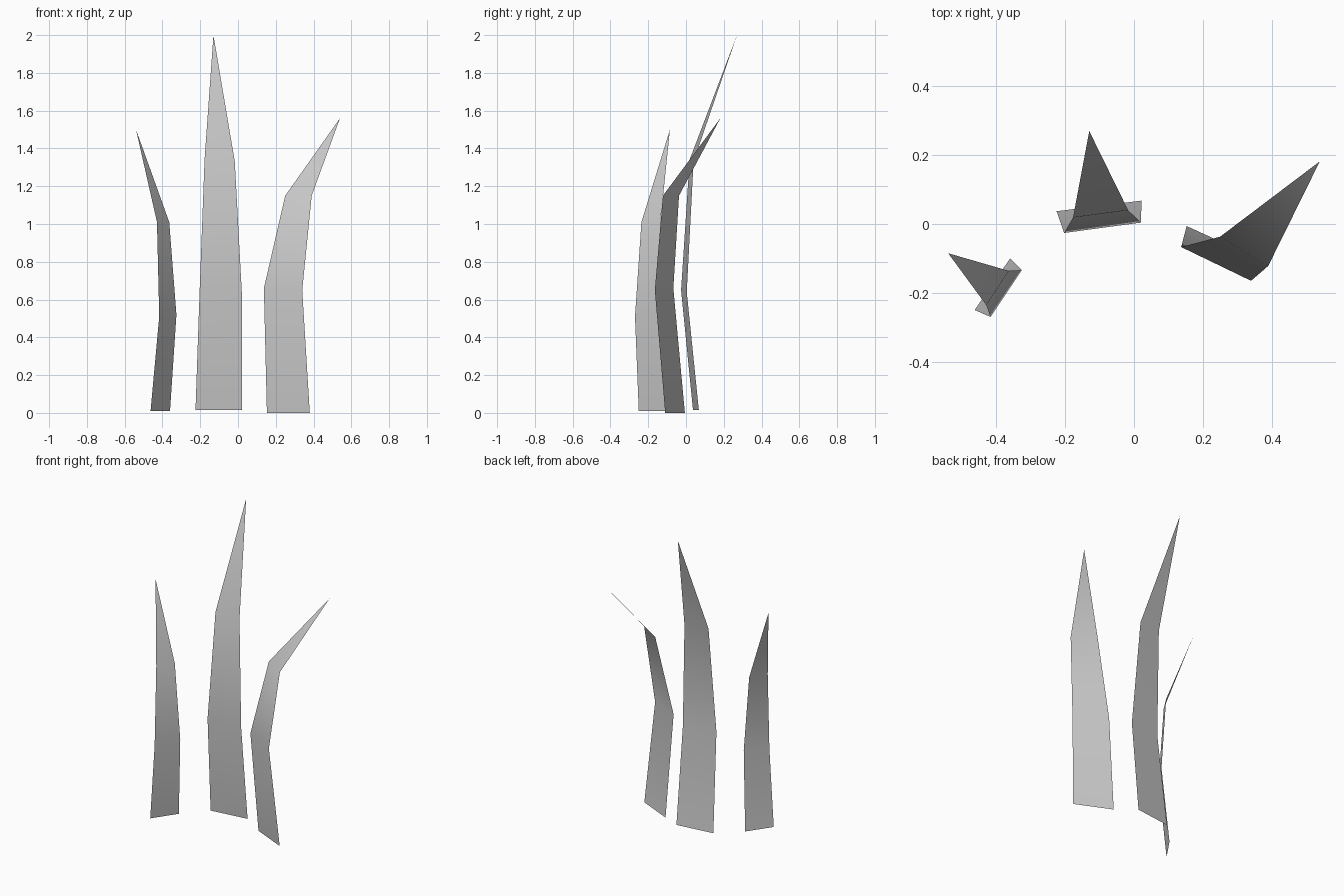
import bpy
import bmesh

cube = bpy.data.objects.get("Cube")
if cube:
    bpy.data.objects.remove(cube, do_unlink=True)

# One plain grey for all blades
grey = bpy.data.materials.new("plain_grey")
grey.use_nodes = True
COLOUR = (0.6, 0.6, 0.6, 1)
grey.diffuse_color = COLOUR
grey.node_tree.nodes["Principled BSDF"].inputs["Base Color"].default_value = COLOUR


def blade(name, rows, tip):
    """A flat grass blade: rows of (left, right) points, closed by a tip."""
    bm = bmesh.new()
    pairs = [[bm.verts.new(p) for p in row] for row in rows]
    for (a, b), (c, d) in zip(pairs, pairs[1:]):
        bm.faces.new((a, b, d, c))
    bm.faces.new((*pairs[-1], bm.verts.new(tip)))
    for face in bm.faces:
        face.smooth = True
    mesh = bpy.data.meshes.new(name)
    bm.to_mesh(mesh)
    bm.free()
    mesh.materials.append(grey)
    obj = bpy.data.objects.new(name, mesh)
    bpy.context.collection.objects.link(obj)


# Tall blade leaning back
blade("middle_blade", [
    [(-.225, .037, .015), (.022, .068, .015)],
    [(-.203, -.026, .65), (.02, .004, .64)],
    [(-.177, .019, 1.34), (-.017, .04, 1.33)],
], (-.13, .27, 2))

# Short narrow blade, turned sideways
blade("right_blade", [
    [(-.463, -.25, .01), (-.36, -.1, .01)],
    [(-.417, -.27, .51), (-.326, -.134, .52)],
    [(-.429, -.236, 1.01), (-.364, -.136, 1.01)],
], (-.54, -.085, 1.5))

# Bent blade leaning out to the back
blade("left_blade", [
    [(.153, -.006, 0), (.38, -.11, 0)],
    [(.137, -.067, .66), (.34, -.165, .65)],
    [(.25, -.037, 1.15), (.39, -.122, 1.15)],
], (.54, .182, 1.56))
